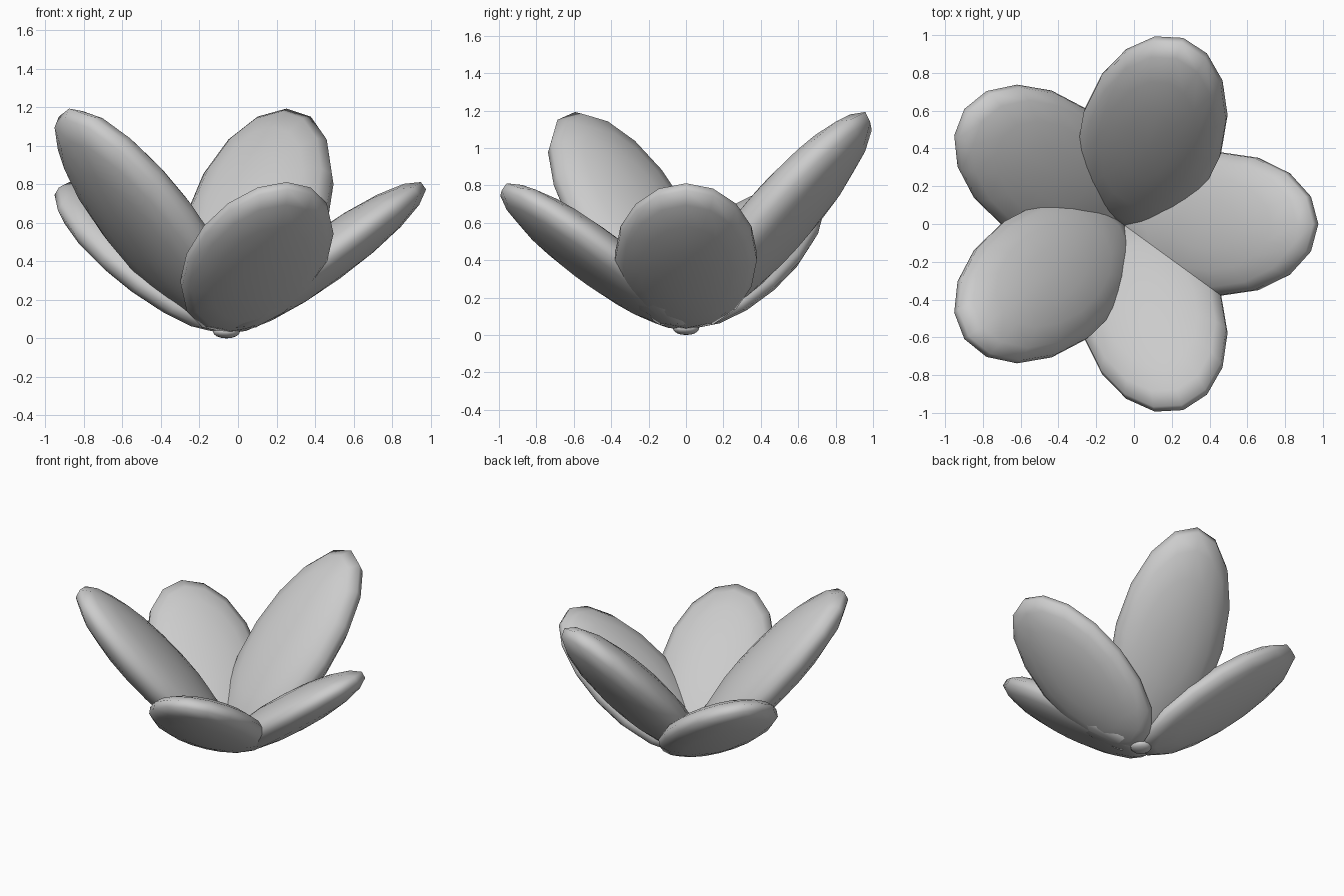
import bpy, bmesh, math
from mathutils import Matrix

if "Cube" in bpy.data.objects:
    bpy.data.objects.remove(bpy.data.objects["Cube"])

petal_mat = bpy.data.materials.new("petal grey")
petal_mat.diffuse_color = (0.6, 0.6, 0.6, 1)
petal_mat.use_nodes = True
petal_mat.node_tree.nodes["Principled BSDF"].inputs["Base Color"].default_value = petal_mat.diffuse_color

CENTRE_X = -0.06


def finish(name, bm):
    """Turn a bmesh into a smooth shaded object."""
    for f in bm.faces:
        f.smooth = True
    mesh = bpy.data.meshes.new(name)
    bm.to_mesh(mesh)
    bm.free()
    mesh.materials.append(petal_mat)
    ob = bpy.data.objects.new(name, mesh)
    bpy.context.collection.objects.link(ob)
    return ob


def petal(name, angle, stretch):
    """Flattened ellipsoid tilted outward from the flower centre."""
    bm = bmesh.new()
    bmesh.ops.create_uvsphere(bm, u_segments=16, v_segments=9, radius=1)
    m = (Matrix.Translation((CENTRE_X, 0, 0))
         @ Matrix.Rotation(math.radians(angle), 4, 'Z')
         @ Matrix.Diagonal((1, 1, stretch, 1))
         @ Matrix.Translation((0.51, 0, 0.42))
         @ Matrix.Rotation(math.radians(-36), 4, 'Y')
         @ Matrix.Diagonal((0.643, 0.385, 0.135, 1)))
    bmesh.ops.transform(bm, matrix=m, verts=bm.verts)
    finish(name, bm)


# Five petals, two of them taller
for i, stretch in enumerate((1, 1.47, 1, 1.47, 1)):
    petal(f"petal_{i + 1}", 72 * i, stretch)

# Small base stub where the petals meet
bm = bmesh.new()
bmesh.ops.create_uvsphere(bm, u_segments=12, v_segments=8, radius=1)
bmesh.ops.transform(bm, verts=bm.verts,
                    matrix=Matrix.Translation((CENTRE_X, 0, 0.035))
                    @ Matrix.Diagonal((0.07, 0.07, 0.035, 1)))
finish("flower_base", bm)
